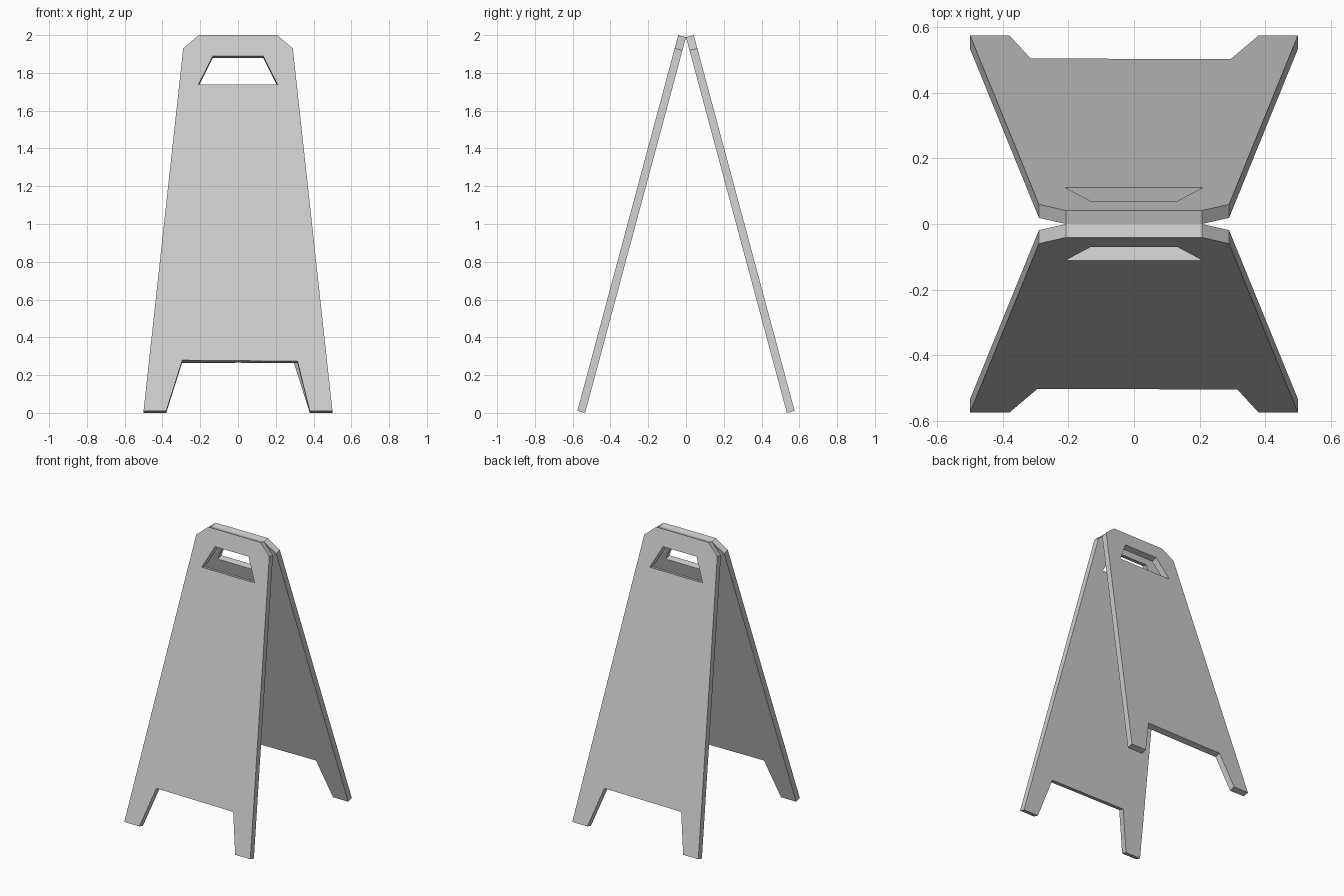
import bpy, bmesh, math
from mathutils import Matrix, Vector

if "Cube" in bpy.data.objects:
    bpy.data.objects.remove(bpy.data.objects["Cube"])

TILT = math.atan2(0.534, 1.989)   # lean of each board
THICK = 0.0425
TOP_Y = THICK * math.cos(TILT)    # outer top edge offset from the hinge line

# Board outline and hand hole as (x, height) on the outer face
OUTLINE = [(-0.5, 0.011), (-0.38, 0.011), (-0.295, 0.279), (0.315, 0.274),
           (0.38, 0.011), (0.5, 0.011), (0.29, 1.93), (0.207, 2.0),
           (-0.207, 2.0), (-0.29, 1.93)]
HANDLE = [(-0.21, 1.738), (0.21, 1.738), (0.133, 1.89), (-0.133, 1.89)]


def outer_point(x, z):
    return Vector((x, -TOP_Y - (2.0 - z) * math.tan(TILT), z))


def make_board(name, turn):
    bm = bmesh.new()
    # Face with a hole
    edges = []
    for loop in (OUTLINE, HANDLE):
        vs = [bm.verts.new(outer_point(x, z)) for x, z in loop]
        edges += [bm.edges.new((vs[i], vs[i - 1])) for i in range(len(vs))]
    bmesh.ops.triangle_fill(bm, edges=edges, use_beauty=True)
    # Thickness, pushed inwards
    res = bmesh.ops.extrude_face_region(bm, geom=bm.faces[:], use_keep_orig=True)
    moved = [g for g in res["geom"] if isinstance(g, bmesh.types.BMVert)]
    bmesh.ops.translate(bm, verts=moved, vec=Vector(
        (0, math.cos(TILT), -math.sin(TILT))) * THICK)
    bmesh.ops.recalc_face_normals(bm, faces=bm.faces[:])
    bmesh.ops.rotate(bm, verts=bm.verts[:], cent=(0, 0, 0),
                     matrix=Matrix.Rotation(turn, 3, 'Z'))
    mesh = bpy.data.meshes.new(name)
    bm.to_mesh(mesh)
    bm.free()
    bpy.context.collection.objects.link(bpy.data.objects.new(name, mesh))


# Two identical boards leaning against each other
make_board("front_board", 0.0)
make_board("back_board", math.pi)
